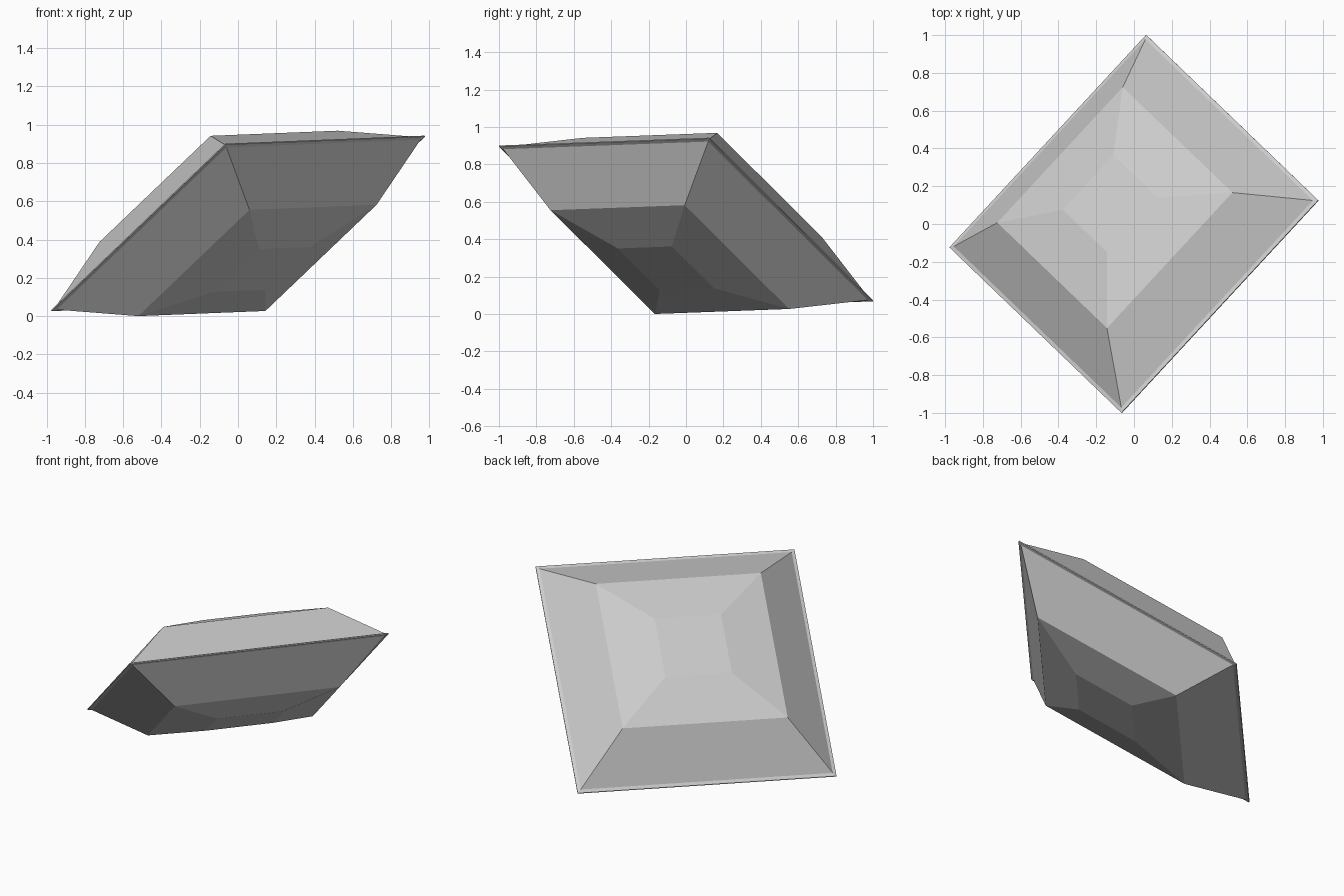
import bpy
import bmesh
from mathutils import Matrix, Vector

cube = bpy.data.objects.get("Cube")
if cube:
    bpy.data.objects.remove(cube, do_unlink=True)

# One grey stone colour
GREY = (0.6, 0.6, 0.6, 1.0)
stone = bpy.data.materials.new("stone_grey")
stone.use_nodes = True
stone.diffuse_color = GREY
stone.node_tree.nodes["Principled BSDF"].inputs["Base Color"].default_value = GREY

# Upper half profile from the girdle to the flat table: (half width, height)
upper = [(0.767, 0.003), (0.747, 0.008), (0.489, 0.235), (0.197, 0.292)]
profile = [(w, -h) for w, h in reversed(upper)] + upper

# Stack square rings and skin them into a step-cut gem
bm = bmesh.new()
corners = [(1, 1), (-1, 1), (-1, -1), (1, -1)]
rings = [[bm.verts.new((sx * w, sy * w, h)) for sx, sy in corners]
         for w, h in profile]
for low, high in zip(rings, rings[1:]):
    for i in range(4):
        j = (i + 1) % 4
        bm.faces.new((low[i], low[j], high[j], high[i]))
bm.faces.new(rings[-1])
bm.faces.new(rings[0][::-1])

# Tilt the gem so that it rests on one lower edge
u = Vector((0.594, -0.571, 0.5675)).normalized()
v = Vector((0.682, 0.731, 0.03))
v = (v - u * v.dot(u)).normalized()
tilt = Matrix((u, v, u.cross(v))).transposed()
bmesh.ops.transform(bm, matrix=tilt.to_4x4(), verts=bm.verts)
lowest = min(vert.co.z for vert in bm.verts)
bmesh.ops.translate(bm, vec=(0, 0, -lowest), verts=bm.verts)
bmesh.ops.recalc_face_normals(bm, faces=bm.faces)

mesh = bpy.data.meshes.new("step_cut_gem")
bm.to_mesh(mesh)
bm.free()
mesh.materials.append(stone)
gem = bpy.data.objects.new("step_cut_gem", mesh)
bpy.context.collection.objects.link(gem)
